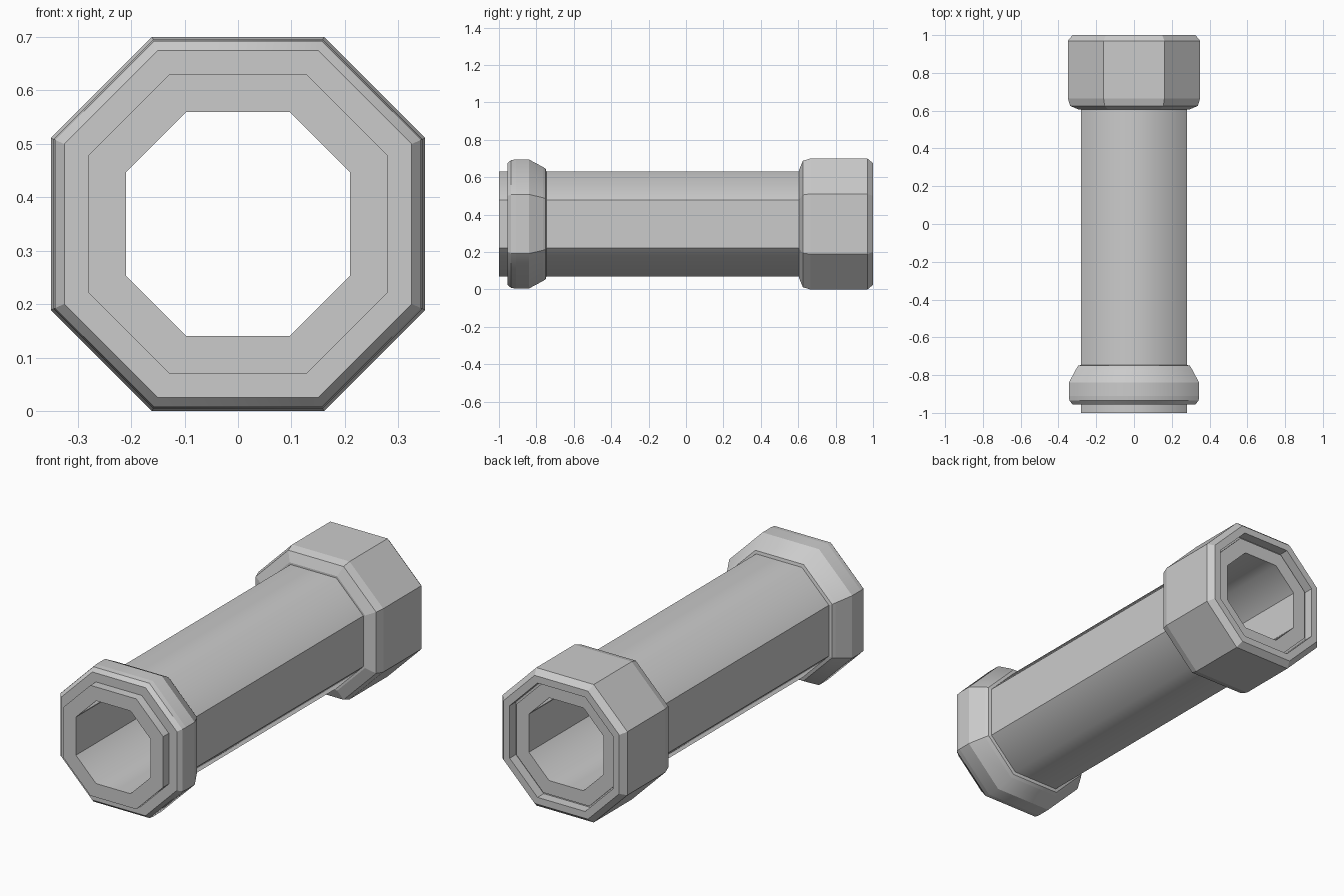
import bpy, bmesh

if "Cube" in bpy.data.objects:
    bpy.data.objects.remove(bpy.data.objects["Cube"])

CZ = 0.35   # height of the pipe axis
K = 0.46    # half side length relative to the apothem


def octagon(r):
    a = r * K
    return [(a, r), (r, a), (r, -a), (a, -r), (-a, -r), (-r, -a), (-r, a), (-a, r)]


def sweep(name, profile, rounded=False):
    """Closed (y, radius) profile carried around an octagon about the y axis."""
    bm = bmesh.new()
    rings = [[bm.verts.new((x, y, z + CZ)) for x, z in octagon(r)] for y, r in profile]
    for i, ring in enumerate(rings):
        nxt = rings[(i + 1) % len(rings)]
        for j in range(8):
            k = (j + 1) % 8
            bm.faces.new((ring[j], ring[k], nxt[k], nxt[j]))
    bmesh.ops.recalc_face_normals(bm, faces=bm.faces)
    if rounded:
        # soft shading across the upper and lower corners only
        for f in bm.faces:
            f.smooth = True
        for e in bm.edges:
            e.smooth = True
        for ring in rings:
            for j in range(8):
                bm.edges.get((ring[j], ring[(j + 1) % 8])).smooth = False
        for i, ring in enumerate(rings):
            nxt = rings[(i + 1) % len(rings)]
            for j in (1, 2, 5, 6):
                bm.edges.get((ring[j], nxt[j])).smooth = False
    me = bpy.data.meshes.new(name)
    bm.to_mesh(me)
    bm.free()
    ob = bpy.data.objects.new(name, me)
    bpy.context.collection.objects.link(ob)
    return ob


# Long hollow tube
sweep("pipe_tube", [(-1.0, 0.21), (-1.0, 0.28), (0.96, 0.28), (0.96, 0.21)], True)

# Bevelled ring near the front end
sweep("front_collar", [(-0.955, 0.275), (-0.955, 0.325), (-0.935, 0.342), (-0.91, 0.345),
                       (-0.84, 0.345), (-0.765, 0.305), (-0.75, 0.295), (-0.745, 0.275)], True)

# Socket at the back end, its rim standing proud of the tube
sweep("back_socket", [(0.605, 0.275), (0.605, 0.29), (0.625, 0.338), (0.665, 0.35),
                      (0.97, 0.35), (1.0, 0.325), (1.0, 0.29), (0.95, 0.29), (0.95, 0.275)])
